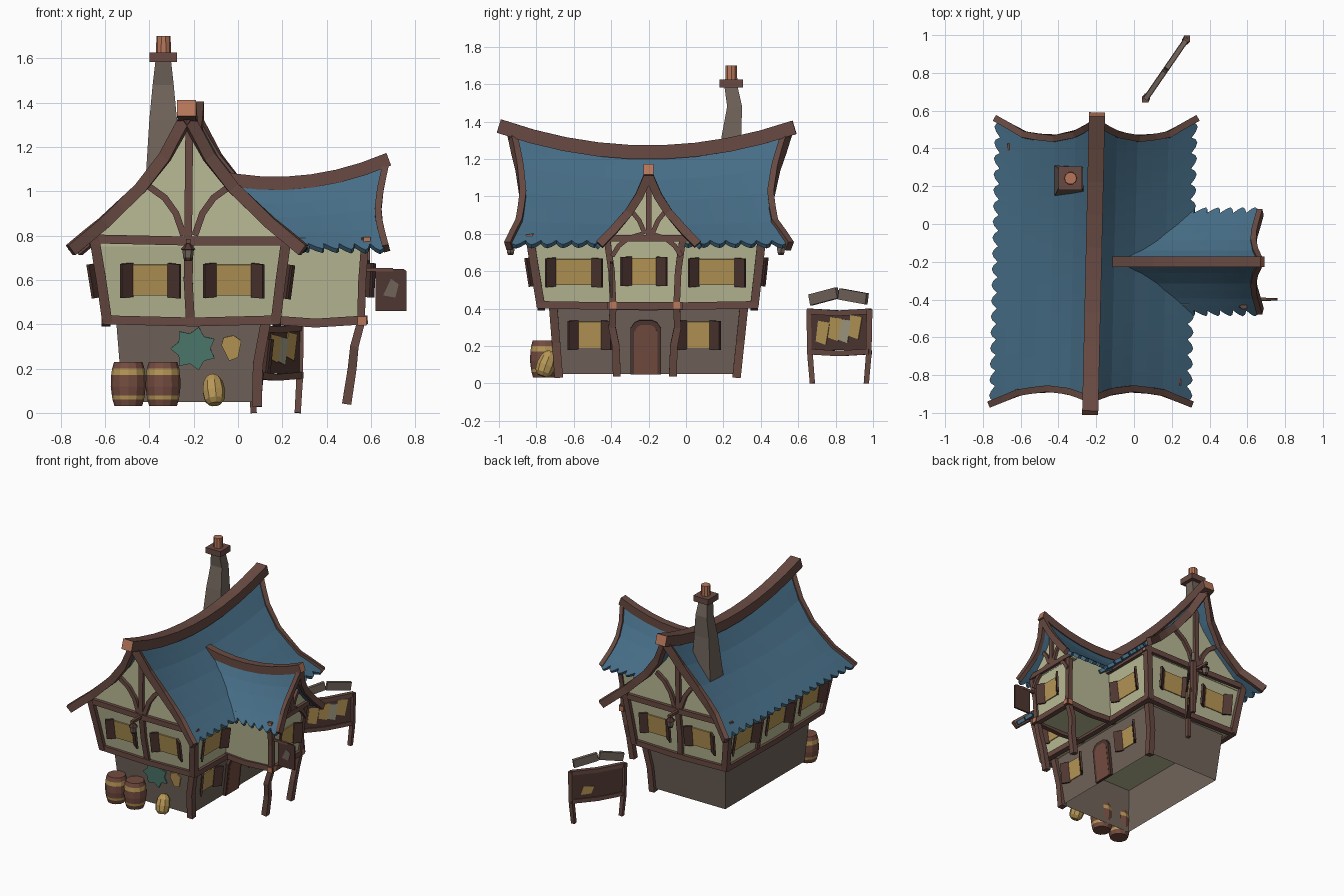
import bpy, bmesh, math
from mathutils import Vector as V

if "Cube" in bpy.data.objects:
    bpy.data.objects.remove(bpy.data.objects["Cube"])


def mat(name, r, g, b):
    m = bpy.data.materials.new(name)
    m.diffuse_color = [((c / 255 + .055) / 1.055) ** 2.4 for c in (r, g, b)] + [1]
    m.use_nodes = True
    m.node_tree.nodes["Principled BSDF"].inputs["Base Color"].default_value = m.diffuse_color
    return m


BLUE = mat("blue_shingle", 70, 109, 134)
WOOD = mat("brown_timber", 104, 74, 66)
CREAM = mat("cream_plaster", 186, 186, 150)
STONE = mat("grey_stone", 112, 100, 90)
OCHRE = mat("ochre_glass", 182, 150, 86)
CUT = mat("terracotta", 182, 118, 90)
TEAL = mat("teal_paint", 78, 122, 110)
DARK = mat("dark_wood", 78, 54, 49)
DOOR = mat("red_brown_door", 116, 76, 64)
PAPER = mat("grey_paper", 160, 155, 130)


def mk(name, verts, faces, mats, idx=None):
    me = bpy.data.meshes.new(name)
    me.from_pydata([tuple(v) for v in verts], [], faces)
    for m in mats:
        me.materials.append(m)
    if idx:
        for p, i in zip(me.polygons, idx):
            p.material_index = i
    bm = bmesh.new()
    bm.from_mesh(me)
    bmesh.ops.recalc_face_normals(bm, faces=bm.faces)
    bm.to_mesh(me)
    bm.free()
    ob = bpy.data.objects.new(name, me)
    bpy.context.collection.objects.link(ob)
    return ob


def loft(name, rings, m, bottom=True):
    """Stack of rectangles (x0, x1, y0, y1, z)."""
    vs = [p for a, b, c, d, z in rings for p in ((a, c, z), (b, c, z), (b, d, z), (a, d, z))]
    fs = [(4*k+i, 4*k+(i+1) % 4, 4*k+4+(i+1) % 4, 4*k+4+i) for k in range(len(rings)-1) for i in range(4)]
    fs.append(tuple(range(len(vs)-4, len(vs))))
    if bottom:
        fs.append((3, 2, 1, 0))
    return mk(name, vs, fs, [m])


def beam(name, pts, w, h, cap=WOOD, m=WOOD, taper=1):
    """Rectangular timber along a path, with cut-wood ends."""
    pts = [V(p) for p in pts]
    d = (pts[-1] - pts[0]).normalized()
    up = V((0, 1, 0)) if abs(d.z) > .8 else V((0, 0, 1))
    vs, n = [], len(pts)
    for i, p in enumerate(pts):
        t = (pts[min(i+1, n-1)] - pts[max(i-1, 0)]).normalized()
        s = t.cross(up).normalized()
        u = s.cross(t)
        k = 1 + (taper - 1) * i / (n - 1)
        vs += [p + s*a*w*k/2 + u*b*h*k/2 for a, b in ((-1, -1), (1, -1), (1, 1), (-1, 1))]
    fs = [(4*k+i, 4*k+(i+1) % 4, 4*k+4+(i+1) % 4, 4*k+4+i) for k in range(n-1) for i in range(4)]
    fs += [(0, 1, 2, 3), tuple(range(4*n-4, 4*n))]
    return mk(name, vs, fs, [m, cap], [0] * (len(fs)-2) + [1, 1])


def plate(name, o, u, v, pts, th, m):
    """Flat polygon in the u, v plane, thickened along u x v."""
    o, u, v = V(o), V(u).normalized(), V(v).normalized()
    n, k = u.cross(v), len(pts)
    vs = [o + u*a + v*b + n*e for e in (0, th) for a, b in pts]
    fs = [tuple(range(k)), tuple(range(k, 2*k))] + [(i, (i+1) % k, k+(i+1) % k, k+i) for i in range(k)]
    return mk(name, vs, fs, [m])


def rect(w, h):
    return [(-w/2, -h/2), (w/2, -h/2), (w/2, h/2), (-w/2, h/2)]


def lathe(name, prof, c, mats, idx=None, n=12):
    vs = [V(c) + V((r*math.cos(a*math.tau/n), r*math.sin(a*math.tau/n), z)) for r, z in prof for a in range(n)]
    k = len(prof)
    fs = [(j*n+i, j*n+(i+1) % n, j*n+n+(i+1) % n, j*n+n+i) for j in range(k-1) for i in range(n)]
    ids = [(idx[j] if idx else 0) for j in range(k-1) for i in range(n)] + [0, 0]
    return mk(name, vs, fs + [tuple(range(n)), tuple(range(k*n-n, k*n))], mats, ids)


def window(name, c, u, v, w, h=.14):
    """Pane with two shutters swung half open."""
    c, u, v = V(c), V(u).normalized(), V(v).normalized()
    n = u.cross(v)
    plate(name + "_pane", c, u, v, rect(w, h), .008, OCHRE)
    for s in (-1, 1):
        d = (u*s*.8 + n*.6).normalized()
        plate(name + "_shutter", c + u*s*(w/2 + .025) + n*.022, d, v, rect(.065, h+.015), .014, DARK)


def interp(t, xs, ys):
    i = 0
    while i < len(xs) - 2 and t > xs[i+1]:
        i += 1
    return ys[i] + (ys[i+1] - ys[i]) * (t - xs[i]) / (xs[i+1] - xs[i])


# Roof shape shared by roof, gables and trims
PT, PF = [0, .2, .42, .75, 1], [1, .70, .46, .18, 0]
prof = lambda t: interp(t, PT, PF)
main_z = lambda y: 1.27 + .22*(y+.2)**2
wing_z = lambda x: 1.065 + .42*(x-.17)**2
EAVE = .755


def main_pt(side, s, t):
    ya = interp(t, [0, .2, .45, .75, 1], [-.93, -.89, -.87, -.89, -.94])
    yb = interp(t, [0, .2, .45, .75, 1], [.54, .48, .45, .47, .54])
    y = ya + (yb-ya)*s
    return V((-.23 + .03*s + side*.5*t, y, EAVE + (main_z(y)-.05-EAVE)*prof(t)))


def wing_pt(side, s, t):
    x0 = -.255 + .5*interp(.65*prof(t), PF[::-1], PT[::-1])
    x1 = interp(t, [0, .25, .5, 1], [.665, .635, .63, .665])
    x = x0 + (x1-x0)*s
    return V((x, -.2 + side*.25*t, EAVE + (wing_z(x)-.05-EAVE)*prof(t)))


def roof(name, P, side, tabs, drop):
    rows, nc = [0, .1, .2, .31, .42, .58, .75, .9, 1], tabs*4
    vs = []
    for t in rows:
        for j in range(nc+1):
            e = drop*abs(math.sin(math.pi*j/4)) if t == 1 else 0
            vs.append(P(side, j/nc, t+e))
    w = nc+1
    fs = [(r*w+j, r*w+j+1, r*w+w+j+1, r*w+w+j) for r in range(len(rows)-1) for j in range(nc)]
    so = mk(name, vs, fs, [BLUE]).modifiers.new("thickness", 'SOLIDIFY')
    so.thickness, so.offset = .025, 0


T = [0, .1, .2, .42, .6, .75, .9, 1.05]
for sd in (-1, 1):
    roof("main_roof", main_pt, sd, 18, .06)
    roof("wing_roof", wing_pt, sd, 6, .12)
    for e in (0, 1):
        beam("main_rake_trim", [main_pt(sd, e, t) for t in T], .035, .055)
    beam("wing_rake_trim", [wing_pt(sd, 1, t) for t in T], .03, .045)
YS = [-1 + 1.58*i/9 for i in range(10)]
beam("main_ridge", [(-.232 + .036*i/9, y, main_z(y)-.035) for i, y in enumerate(YS)], .085, .075, CUT)
XS = [-.13 + .81*i/7 for i in range(8)]
beam("wing_ridge", [(x, -.2, wing_z(x)-.03) for x in XS], .055, .06, CUT)

# Storeys
loft("stone_ground_floor", [(-.52, .08, -.68, .27, .05), (-.55, .12, -.71, .31, .42)], STONE, False)
loft("upper_floor", [(-.59, .17, -.77, .36, .41), (-.65, .22, -.83, .40, .79)], CREAM)
loft("wing_floor", [(.1, .555, -.39, -.05, .41), (.1, .575, -.425, -.015, .79)], CREAM)

# Gable walls under the roof curve
G = [.86, .75, .58, .42, .2, .1]


def gable(half, height):
    side = [(half*t, EAVE + height*prof(t) - .012 - .78) for t in G]
    return [(-G[0]*half, -.03)] + [(-a, b) for a, b in side] + [(0, height+EAVE-.8)] + side[::-1] + [(G[0]*half, -.03)]


plate("front_gable", (-.225, -.79, .78), (1, 0, 0), (0, 0, 1), gable(.5, .545), .04, CREAM)
plate("back_gable", (-.2, .36, .78), (-1, 0, 0), (0, 0, 1), gable(.5, .53), .04, CREAM)
plate("wing_gable", (.535, -.2, .78), (0, 1, 0), (0, 0, 1), gable(.25, .325), .04, CREAM)

# Timber frames of the two main gables
for nm, yb, yt, s in (("front", -.775, -.838, -1), ("back", .365, .408, 1)):
    beam(nm + "_tie", [(-.67, yt, .785), (-.22, yt, .775), (.25, yt, .775)], .035, .04, CUT)
    beam(nm + "_sill", [(-.61, yb, .42), (-.2, yb, .41), (.19, yb, .42)], .04, .04, CUT)
    beam(nm + "_king_post", [(-.225, yt, .78), (-.22, yt, 1.27)], .035, .03)
    beam(nm + "_middle_post", [(-.215, yb, .42), (-.225, (yb+yt)/2, .6), (-.22, yt, .78)], .04, .03)
    for k in (-1, 1):
        beam(nm + "_brace", [(-.22 + k*a, yt, z) for a, z in ((.025, .80), (.06, .9), (.11, .97), (.18, 1.02))], .03, .03)
    for xb, xt in ((-.59, -.65), (.17, .22)):
        beam(nm + "_corner_post", [(xb, yb, .41), (xb*.55+xt*.45, (yb+yt)/2, .6), (xt, yt, .8)], .045, .045)
    # Lantern on a bracket
    yl = yt + s*.1
    beam(nm + "_lantern_bracket", [(-.225, yt, .775), (-.225, yl-s*-.02, .775)], .02, .02)
    lathe(nm + "_lantern", [(.015, .685), (.022, .70), (.026, .735), (.034, .737), (.01, .765)],
          (-.225, yl, 0), [DARK, STONE], [0, 1, 0, 0], 6)

# Side timbers
for x, xt, nm in ((-.595, -.652, "left"), (.175, .222, "right")):
    beam(nm + "_sill", [(x, -.79, .42), (x, -.2, .41), (x, .38, .42)], .04, .04, CUT)
    beam(nm + "_wall_plate", [(xt, -.84, .775), (xt, .41, .775)], .035, .035)
for y in (-.4, 0):
    beam("left_stud", [(-.592, y, .42), (-.655, y, .79)], .03, .035)

# Wing timbers and porch posts
beam("wing_sill_end", [(.56, -.42, .415), (.56, -.02, .415)], .04, .04, CUT)
beam("wing_tie", [(.582, -.45, .775), (.582, .01, .775)], .03, .035, CUT)
beam("wing_king_post", [(.58, -.2, .79), (.58, -.2, 1.06)], .03, .03)
for k, yb in ((-1, -.39), (1, -.05)):
    yt = -.22 + k*.205
    beam("wing_sill", [(.14, yb, .42), (.35, yb, .405), (.585, yb, .42)], .035, .04, CUT)
    beam("wing_corner_post", [(.555, yb, .42), (.56, yb+k*.008, .6), (.575, yt, .79)], .035, .035)
    beam("porch_post", [(.49, yb-k*.02, .04), (.515, yb-k*.015, .2), (.525, yb+k*.005, .3), (.555, yb, .41)], .042, .042, WOOD, WOOD, .85)
    beam("wing_brace", [(.582, -.21 + k*a, z) for a, z in ((.185, .68), (.15, .735), (.1, .775), (.02, .80))], .025, .025)
    beam("wing_gable_brace", [(.582, -.2 + k*a, z) for a, z in ((.02, .80), (.05, .87), (.09, .92))], .025, .025)
for y0, y1 in ((-.68, -.71), (.27, .31)):
    beam("ground_corner_post", [(.085, y0, .03), (.09, (y0+y1)/2, .22), (.125, y1, .41)], .045, .045)

# Windows
for x in (-.39, -.015):
    window("front_window", (x, -.801, .6), (1, 0, 0), (0, -.06, .38), .165)
    window("back_window", (x-.02, .381, .6), (-1, 0, 0), (0, .04, .38), .165)
for y in (-.6, -.2, .2):
    window("left_window", (-.62, y, .6), (0, -1, 0), (-.06, 0, .38), .2)
for y in (-.595, .17):
    window("right_window", (.196, y, .595), (0, 1, 0), (.05, 0, .38), .2)
window("wing_window", (.566, -.22, .6), (0, 1, 0), (.02, 0, .38), .14)
for y in (-.51, .07):
    window("ground_window", (.102, y, .26), (0, 1, 0), (.04, 0, .37), .13)

# Arched door
for nm, w, h, off, m in (("door_frame", .165, .29, 0, DARK), ("door", .125, .265, .012, DOOR)):
    arch = [(-w/2, 0), (w/2, 0), (w/2, h*.85), (w*.36, h*.96), (w*.2, h), (-w*.2, h), (-w*.36, h*.96), (-w/2, h*.85)]
    plate(nm, (.082+off, -.215, .05), (0, 1, 0), (.04, 0, .37), arch, .02 if m is DARK else .0095, m)

# Chimney
loft("chimney", [(-.42, -.26, .15, .31, 1.0), (-.40, -.275, .19, .295, 1.32), (-.385, -.29, .22, .30, 1.48),
                 (-.372, -.302, .205, .275, 1.59)], STONE)
loft("chimney_cap", [(-.40, -.275, .18, .305, 1.582), (-.40, -.275, .18, .305, 1.625)], WOOD)
lathe("chimney_pot", [(.034, 1.62), (.032, 1.70)], (-.336, .242, 0), [CUT], None, 10)

# Painted patches on the front wall
star = [((.105 if i % 2 else .075)*math.cos(i*math.pi/7), (.1 if i % 2 else .07)*math.sin(i*math.pi/7)) for i in range(14)]
plate("teal_patch", (-.2, -.702, .29), (1, 0, 0), (0, -.03, .37), star, .008, TEAL)
plate("ochre_patch", (-.03, -.703, .295), (1, 0, 0), (0, -.03, .37),
      [(-.045, .01), (-.01, -.06), (.03, -.045), (.045, .03), (.01, .055), (-.035, .045)], .008, OCHRE)

# Barrels and sack
for x in (-.495, -.338):
    lathe("barrel", [(.062, .03), (.071, .06), (.074, .078), (.079, .12), (.077, .17), (.073, .2), (.064, .23)],
          (x, -.755, 0), [DOOR, OCHRE], [0, 1, 0, 0, 1, 0])
sack = lathe("sack", [(.028, -.07), (.046, -.05), (.052, -.01), (.045, .035), (.03, .06), (.018, .07)],
             (0, 0, 0), [OCHRE], None, 9)
sack.location, sack.rotation_euler = (-.11, -.745, .105), (-.35, -.1, 0)

# Hanging sign beside the wing
plate("hanging_sign", (.69, -.392, .555), (1, 0, 0), (0, 0, 1),
      [(-.07, -.095), (.07, -.095), (.07, .085), (.055, .095), (-.07, .095)], .012, DARK)
plate("sign_patch", (.69, -.403, .56), (1, 0, 0), (0, 0, 1), [(-.035, -.03), (.02, -.04), (.035, .02), (0, .045)], .005, STONE)
beam("sign_arm", [(.56, -.398, .645), (.70, -.398, .645)], .016, .016)

# Notice board standing behind the house
c, u, z = V((.17, .82, 0)), V((.567, .824, 0)), V((0, 0, 1))
n = u.cross(z)
for k in (-1, 1):
    beam("board_post", [c+u*k*.175, c+u*k*.19+z*.15, c+u*k*.195+z*.395], .028, .028, WOOD, WOOD, 1.15)
plate("notice_board", c + z*.275 - n*.008, u, z, [(-.18, -.1), (.18, -.095), (.18, .095), (-.18, .105)], .016, DARK)
for h in (.385, .17):
    beam("board_rail", [c - u*.2 + z*h, c + z*(h-.01), c + u*.2 + z*h], .03, .03)
for a, b, m in ((-.1, -.01, OCHRE), (-.02, .01, OCHRE), (.04, 0, PAPER), (.11, .02, OCHRE)):
    plate("notice", c + u*a + z*(.285+b) + n*.009, u, z, [(-.045, -.05), (.02, -.07), (.045, .05), (-.03, .06)], .004, m)
plate("back_notice", c + u*.08 + z*.24 - n*.009, -u, z, [(-.05, -.03), (.03, -.03), (.05, .02), (-.03, .03)], .004, OCHRE)
for a, t in ((-.1, .22), (.09, -.15)):
    plate("board_roof_plank", c + u*a + z*.465 - n*.012, u + z*t, z - u*t, rect(.18, .06), .024, STONE)
